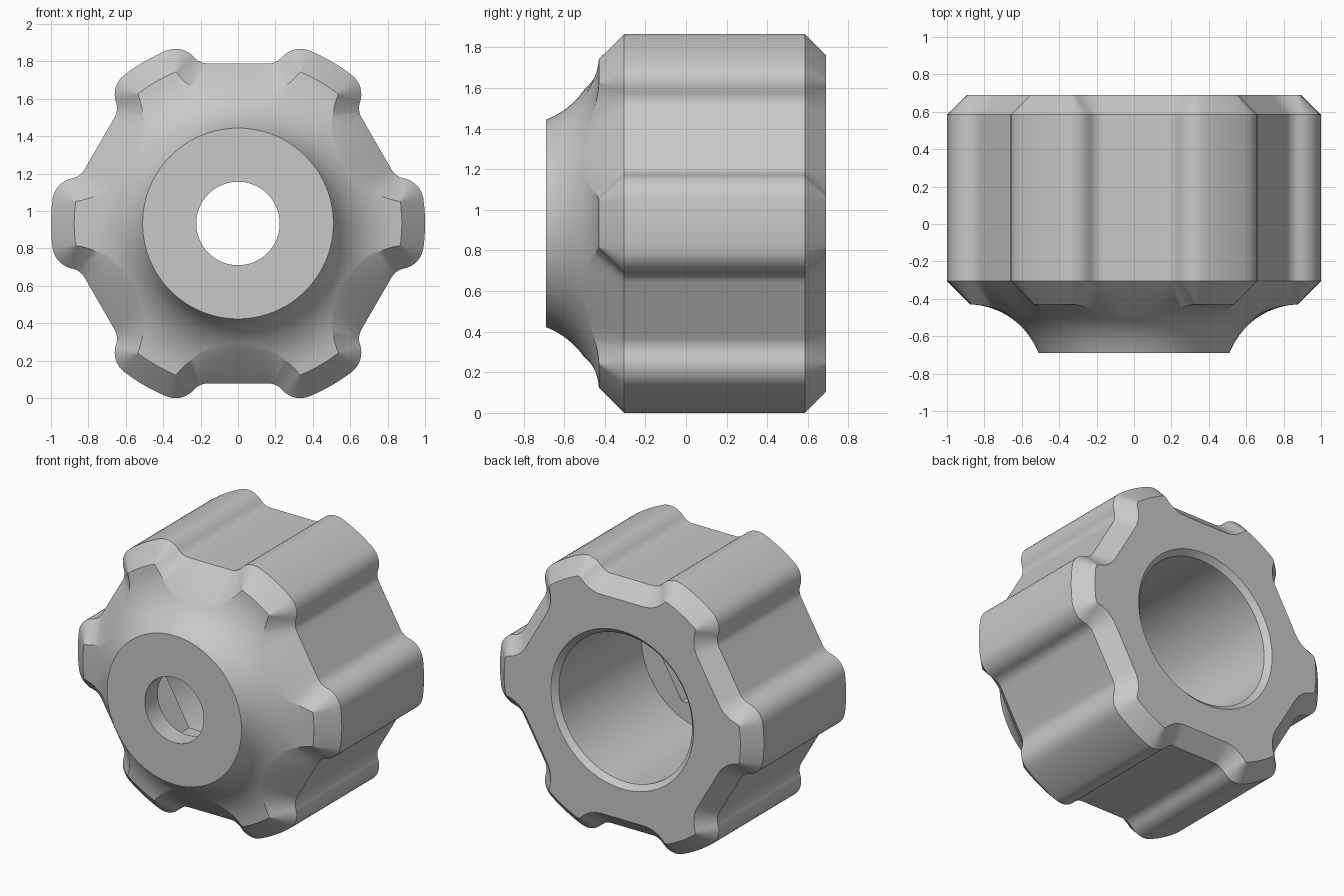
import bpy, bmesh, math
from math import cos, sin, pi, radians, hypot, atan2, sqrt
from mathutils import Vector, Matrix

cube = bpy.data.objects.get("Cube")
if cube:
    bpy.data.objects.remove(cube)

LOBES = 6
TIP, FLAT, HALF_FLAT = 1.0, 0.855, 0.16     # tip radius, flat apothem, half flat width
CONVEX, CONCAVE = 0.13, 0.10                # grip fillet radii
FRONT, BACK = -0.69, 0.69
SHOULDER = -0.305                           # where the front chamfer starts


def arc(center, a0, a1, steps, outward):
    """Outline samples: (point, outward normal) along an arc."""
    out = []
    radius, sign = outward
    for i in range(steps + 1):
        a = a0 + (a1 - a0) * i / steps
        d = Vector((cos(a), sin(a)))
        out.append((center + d * radius, d * sign))
    return out


def half_lobe():
    """Outline from a lobe tip to the middle of the next flat."""
    n = Vector((cos(pi / 6), sin(pi / 6)))
    t = Vector((n.y, -n.x))
    hollow = n * (FLAT + CONCAVE) + t * HALF_FLAT
    r, h = TIP - CONVEX, hollow.length
    swing = math.acos((r * r + h * h - (CONVEX + CONCAVE) ** 2) / (2 * r * h))
    a = atan2(hollow.y, hollow.x) - swing
    corner = Vector((cos(a), sin(a))) * r
    link = hollow - corner
    b = atan2(link.y, link.x)
    pts = arc(Vector((0, 0)), 0, a, 4, (TIP, 1))
    pts += arc(corner, a, b, 8, (CONVEX, 1))[1:]
    pts += arc(hollow, b - pi, pi / 6 - pi, 8, (CONCAVE, -1))[1:]
    for i in range(1, 5):
        pts.append((n * FLAT + t * HALF_FLAT * (1 - i / 4), n.copy()))
    return pts


def full_outline():
    half = half_lobe()
    flip = lambda v: Vector((v.x, -v.y))
    lobe = [(flip(p), flip(n)) for p, n in reversed(half[1:-1])] + half
    out = []
    for k in range(LOBES):
        rot = Matrix.Rotation(k * 2 * pi / LOBES, 2)
        out += [(rot @ p, rot @ n) for p, n in lobe]
    return out


outline = full_outline()
angles = [atan2(p.y, p.x) for p, n in outline]

# Concave front sweep, revolved about the axis
NECK, SWEEP_R, SWEEP_Y, SWEEP = 0.51, 0.89, -0.835, 0.406


def sweep_y(r):
    return SWEEP_Y + sqrt(max(SWEEP ** 2 - (r - SWEEP_R) ** 2, 0))


def inset_ring(d, y):
    return [((p - n * d).x, y, (p - n * d).y) for p, n in outline]


def circle_ring(r, y):
    return [(r * cos(a), y, r * sin(a)) for a in angles]


def hex_ring(r, y):
    apothem = r * cos(pi / 6)
    return [(apothem / cos(a % (pi / 3) - pi / 6) * cos(a), y,
             apothem / cos(a % (pi / 3) - pi / 6) * sin(a)) for a in angles]


def chamfer_end():
    """Ring where the front chamfer meets the revolved sweep."""
    ring = []
    for p, n in outline:
        lo, hi = 0.0, 0.3
        for _ in range(30):
            d = (lo + hi) / 2
            if SHOULDER - d > sweep_y((p - n * d).length):
                lo = d
            else:
                hi = d
        q = p - n * lo
        ring.append((q.x, SHOULDER - lo, q.y))
    return ring


# Outer grip, from the back rim to the front chamfer
edge = chamfer_end()
rings = [inset_ring(0.105, BACK), inset_ring(0, 0.585), inset_ring(0, SHOULDER), edge]

# Swept front, narrowing to the round face
STEPS = 12
for i in range(1, STEPS + 1):
    f = 1 - (1 - i / STEPS) ** 1.4
    ring = []
    for (x, y, z), a in zip(edge, angles):
        r0, a0 = hypot(x, z), atan2(z, x)
        r = r0 + (NECK - r0) * f
        turn = (a - a0 + pi) % (2 * pi) - pi
        b = a0 + turn * f
        ring.append((r * cos(b), FRONT if i == STEPS else sweep_y(r), r * sin(b)))
    rings.append(ring)

# Through hole, hexagonal pocket and chamfered back bore
rings += [circle_ring(0.223, FRONT), circle_ring(0.223, -0.55),
          hex_ring(0.40, -0.55), hex_ring(0.40, -0.24),
          circle_ring(0.505, -0.24), circle_ring(0.505, 0.655),
          circle_ring(0.54, BACK)]

# Loft all rings into one closed body
bm = bmesh.new()
loops = [[bm.verts.new(co) for co in ring] for ring in rings]
count = len(outline)
for i, a in enumerate(loops):
    b = loops[(i + 1) % len(loops)]
    for j in range(count):
        k = (j + 1) % count
        bm.faces.new((a[j], a[k], b[k], b[j]))
bmesh.ops.recalc_face_normals(bm, faces=bm.faces)
lift = -min(v.co.z for v in bm.verts)
bmesh.ops.translate(bm, vec=(0, 0, lift), verts=bm.verts)
mesh = bpy.data.meshes.new("lobed_knob")
bm.to_mesh(mesh)
bm.free()

knob = bpy.data.objects.new("lobed_knob", mesh)
bpy.context.collection.objects.link(knob)

grey = bpy.data.materials.new("light_grey")
grey.use_nodes = True
colour = (0.58, 0.58, 0.58, 1)
grey.diffuse_color = colour
grey.node_tree.nodes["Principled BSDF"].inputs["Base Color"].default_value = colour
mesh.materials.append(grey)

bpy.ops.object.select_all(action='DESELECT')
knob.select_set(True)
bpy.context.view_layer.objects.active = knob
bpy.ops.object.shade_smooth_by_angle(angle=radians(30))
